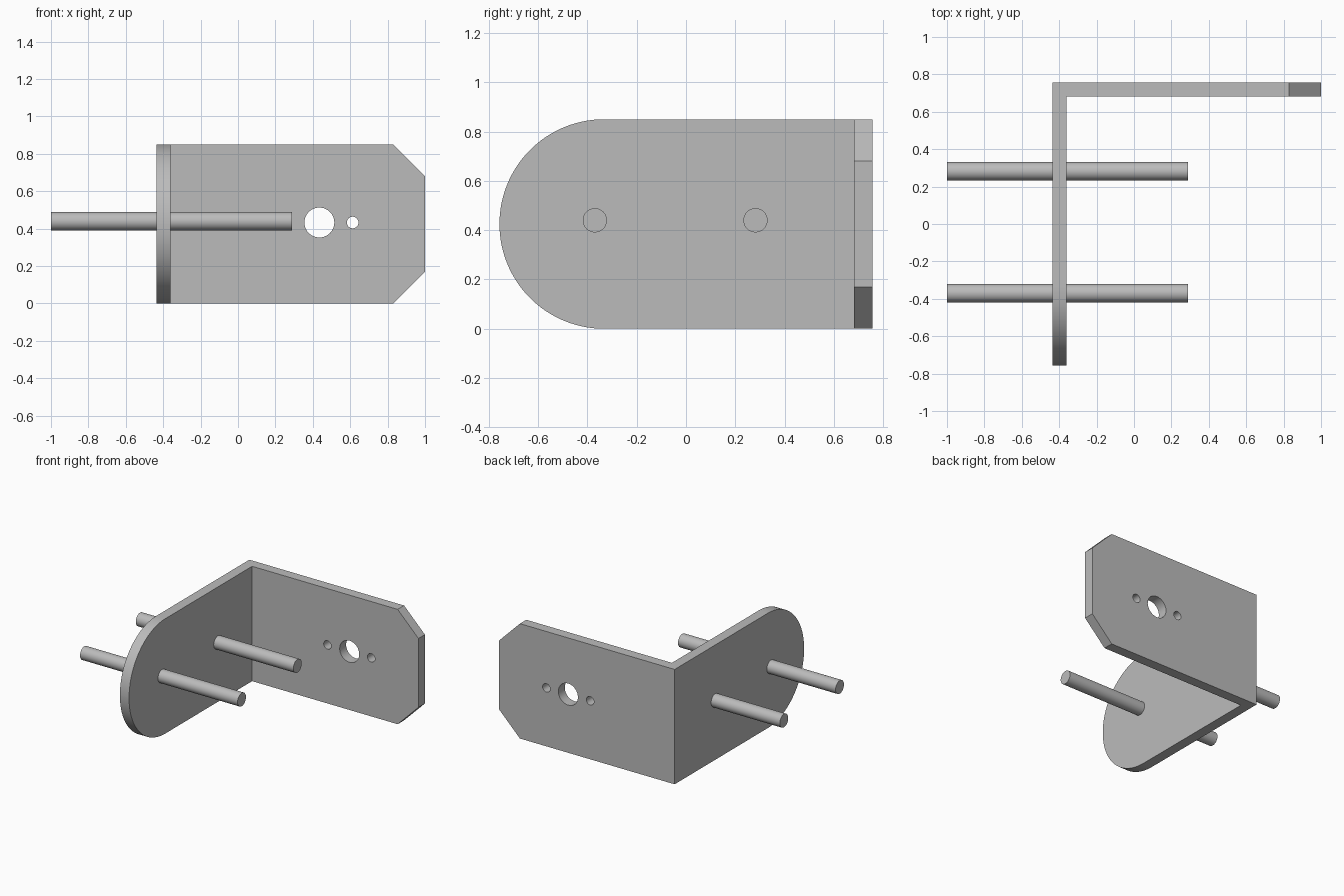
import bpy, bmesh, math
from mathutils import Matrix

cube = bpy.data.objects.get("Cube")
if cube:
    bpy.data.objects.remove(cube, do_unlink=True)

HEIGHT = 0.85
MID = HEIGHT / 2

grey = bpy.data.materials.new("plain grey")
grey.use_nodes = True
COLOUR = (0.5, 0.5, 0.5, 1)
grey.diffuse_color = COLOUR
grey.node_tree.nodes["Principled BSDF"].inputs["Base Color"].default_value = COLOUR


def make_object(name, bm):
    bmesh.ops.recalc_face_normals(bm, faces=bm.faces)
    mesh = bpy.data.meshes.new(name)
    bm.to_mesh(mesh)
    bm.free()
    mesh.materials.append(grey)
    obj = bpy.data.objects.new(name, mesh)
    bpy.context.collection.objects.link(obj)
    return obj


def rod(name, centre, radius, length, axis):
    bm = bmesh.new()
    bmesh.ops.create_cone(bm, cap_ends=True, segments=48, radius1=radius,
                          radius2=radius, depth=length)
    turn = Matrix.Rotation(math.pi / 2, 4, "Y" if axis == "x" else "X")
    bm.transform(Matrix.Translation(centre) @ turn)
    return make_object(name, bm)


def activate(obj):
    bpy.ops.object.select_all(action="DESELECT")
    obj.select_set(True)
    bpy.context.view_layer.objects.active = obj


def smooth(obj):
    activate(obj)
    bpy.ops.object.shade_smooth_by_angle(angle=math.radians(30))


def end_edges(bm, axis, value):
    # Horizontal edges across the plate thickness at one free end
    return [e for e in bm.edges
            if all(abs(v.co[axis] - value) < 0.001 for v in e.verts)
            and abs(e.verts[0].co.z - e.verts[1].co.z) < 0.001]


# Bracket: an L profile raised to full height
bm = bmesh.new()
profile = [(-0.437, -0.757), (-0.362, -0.757), (-0.362, 0.682),
           (1, 0.682), (1, 0.757), (-0.437, 0.757)]
base = bm.faces.new([bm.verts.new((x, y, 0)) for x, y in profile])
raised = bmesh.ops.extrude_face_region(bm, geom=[base])["geom"]
for v in raised:
    if isinstance(v, bmesh.types.BMVert):
        v.co.z = HEIGHT

# Chamfered end of the back plate, round end of the side plate
bmesh.ops.bevel(bm, geom=end_edges(bm, 0, 1), offset=0.17,
                segments=1, affect="EDGES")
bmesh.ops.bevel(bm, geom=end_edges(bm, 1, -0.757), offset=MID - 0.0005,
                segments=32, profile=0.5, affect="EDGES")
bracket = make_object("bracket", bm)

# Centre hole with a screw hole on each side
for x, radius in ((0.435, 0.08), (0.255, 0.031), (0.613, 0.031)):
    cutter = rod("hole_cutter", (x, 0.72, 0.433), radius, 0.3, "y")
    cutter.hide_render = True
    cut = bracket.modifiers.new("hole", "BOOLEAN")
    cut.operation = "DIFFERENCE"
    cut.solver = "EXACT"
    cut.object = cutter
    activate(bracket)
    bpy.ops.object.modifier_apply(modifier=cut.name)
    bpy.data.objects.remove(cutter, do_unlink=True)
smooth(bracket)

# Pins passing through the side plate
for name, y in (("front_pin", -0.37), ("rear_pin", 0.282)):
    smooth(rod(name, (-0.355, y, 0.44), 0.049, 1.29, "x"))
